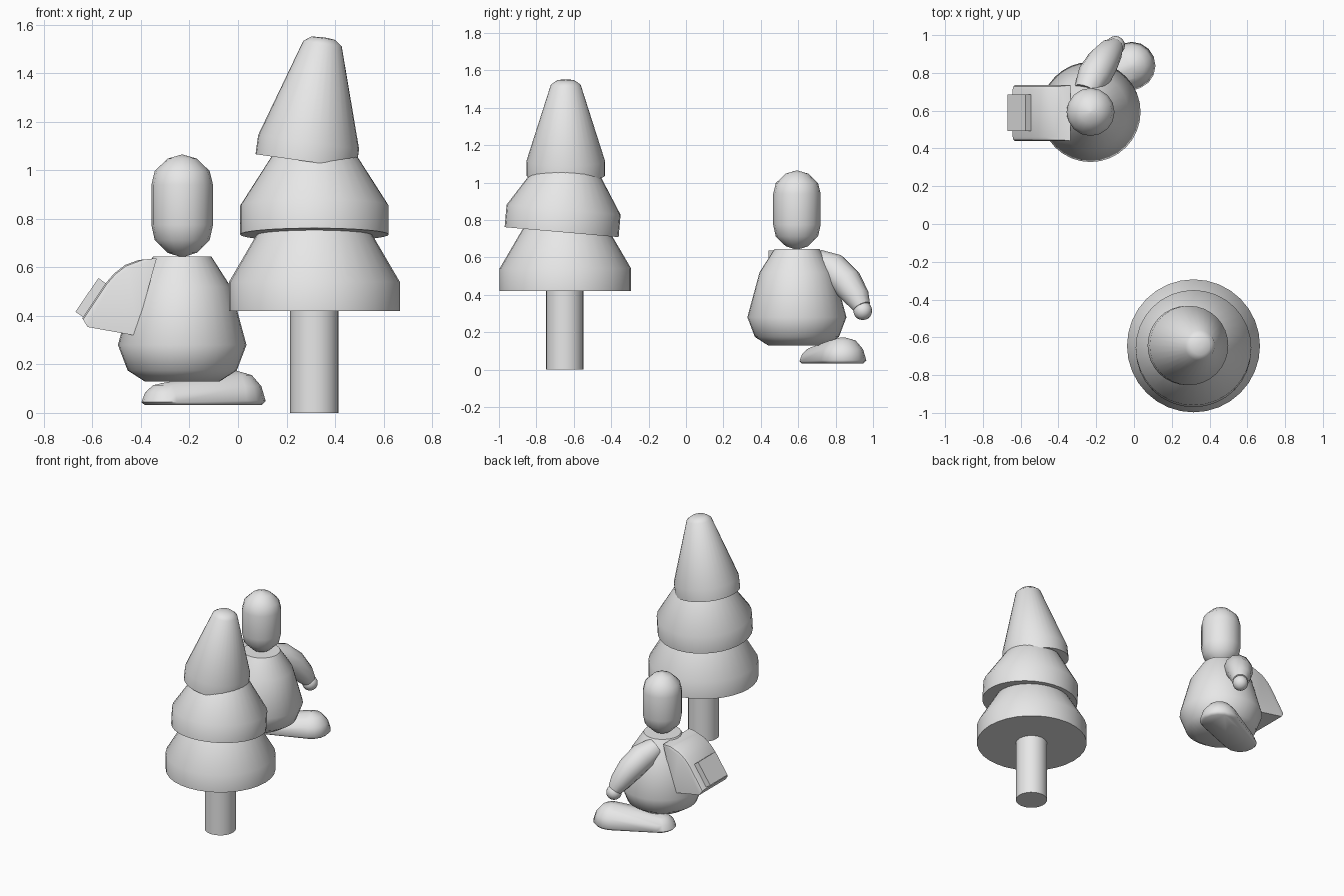
import bpy
import bmesh
import math
from mathutils import Vector

cube = bpy.data.objects.get("Cube")
if cube:
    bpy.data.objects.remove(cube)

grey = bpy.data.materials.new("light_grey")
grey.use_nodes = True
grey.diffuse_color = (0.8, 0.8, 0.8, 1)
grey.node_tree.nodes["Principled BSDF"].inputs["Base Color"].default_value = (0.8, 0.8, 0.8, 1)


def finish(name, bm, location=(0, 0, 0), rotation=(0, 0, 0), angle=50):
    """Turn a bmesh into a shaded, coloured object."""
    bmesh.ops.recalc_face_normals(bm, faces=bm.faces)
    mesh = bpy.data.meshes.new(name)
    bm.to_mesh(mesh)
    bm.free()
    mesh.materials.append(grey)
    obj = bpy.data.objects.new(name, mesh)
    bpy.context.collection.objects.link(obj)
    obj.location = location
    obj.rotation_euler = [math.radians(a) for a in rotation]
    smooth(obj, angle)
    return obj


def smooth(obj, angle):
    bpy.ops.object.select_all(action='DESELECT')
    obj.select_set(True)
    bpy.context.view_layer.objects.active = obj
    bpy.ops.object.shade_smooth_by_angle(angle=math.radians(angle))


def lathe(name, profile, location, rotation=(0, 0, 0), sides=32, angle=50):
    """Stack rings of (radius, height) and cap both ends."""
    bm = bmesh.new()
    rings = []
    for r, z in profile:
        rings.append([bm.verts.new((r * math.cos(math.tau * i / sides),
                                    r * math.sin(math.tau * i / sides), z))
                      for i in range(sides)])
    for low, high in zip(rings, rings[1:]):
        for i in range(sides):
            j = (i + 1) % sides
            bm.faces.new((low[i], low[j], high[j], high[i]))
    bm.faces.new(rings[0][::-1])
    bm.faces.new(rings[-1])
    return finish(name, bm, location, rotation, angle)


def slab(name, outline, y_min, y_max, bevel=0.0):
    """Extrude an x-z outline along y, softening the side rims."""
    bm = bmesh.new()
    face = bm.faces.new([bm.verts.new((x, y_min, z)) for x, z in outline])
    extruded = bmesh.ops.extrude_face_region(bm, geom=[face])["geom"]
    for v in extruded:
        if isinstance(v, bmesh.types.BMVert):
            v.co.y = y_max
    if bevel:
        # only the outward rims are rounded, not those against the body
        rims = [e for e in bm.edges
                if abs(e.verts[0].co.y - e.verts[1].co.y) < 1e-5
                and min(v.co.x for v in e.verts) < -0.42
                and min(v.co.z for v in e.verts) > 0.37]
        bmesh.ops.bevel(bm, geom=rims, offset=bevel, segments=2, profile=0.5, affect='EDGES')
    return finish(name, bm, angle=30)


# Tree: trunk and three stacked tiers, the upper two tilted
lathe("tree_trunk", [(0.1, 0), (0.1, 0.5)], (0.315, -0.648, 0), sides=24)
lathe("lower_tier", [(0.352, 0), (0.352, 0.12), (0.235, 0.32), (0.18, 0.4)],
      (0.315, -0.645, 0.42))
lathe("middle_tier", [(0.306, 0), (0.306, 0.12), (0.172, 0.33), (0.13, 0.38)],
      (0.315, -0.665, 0.735), (-5, 0, 0))
lathe("top_tier", [(0.21, 0), (0.21, 0.08), (0.08, 0.49), (0.05, 0.512), (0.01, 0.516)],
      (0.28, -0.643, 1.037), (0, 8, 0), angle=70)

# Figure: pear-shaped body and capsule head
figure = (-0.23, 0.593, 0)
lathe("body", [(0.155, 0.13), (0.225, 0.175), (0.265, 0.28), (0.2, 0.52), (0.12, 0.645)], figure)
lathe("head", [(0.005, 0.642), (0.06, 0.66), (0.113, 0.712), (0.127, 0.775),
               (0.127, 0.94), (0.113, 0.997), (0.06, 1.048), (0.005, 1.064)],
      figure, sides=16, angle=70)

# Foot: hull spanning a small heel dome and a larger toe dome
bm = bmesh.new()
for x, y, radius, height in ((-0.292, 0.712, 0.106, 0.125), (-0.012, 0.838, 0.126, 0.172)):
    for spread, lift in ((0.88, 0.0), (1.0, 0.12), (0.86, 0.55), (0.55, 0.88), (0.1, 1.0)):
        for i in range(16):
            a = math.tau * i / 16
            bm.verts.new((x + radius * spread * math.cos(a),
                          y + radius * spread * math.sin(a),
                          0.033 + (height - 0.033) * lift))
hull = bmesh.ops.convex_hull(bm, input=bm.verts)
loose = {g for g in hull["geom_interior"] + hull["geom_unused"] if isinstance(g, bmesh.types.BMVert)}
bmesh.ops.delete(bm, geom=list(loose), context='VERTS')
finish("foot", bm, angle=60)

# Arm: tapered tube bending down to the hand
curve = bpy.data.curves.new("arm", 'CURVE')
curve.dimensions = '3D'
curve.bevel_depth = 1.0
curve.bevel_resolution = 4
curve.use_fill_caps = True
path = [(-0.25, 0.7, 0.575, 0.07), (-0.21, 0.785, 0.535, 0.09), (-0.165, 0.86, 0.465, 0.085),
        (-0.125, 0.915, 0.385, 0.068), (-0.102, 0.94, 0.335, 0.048)]
spline = curve.splines.new('POLY')
spline.points.add(len(path) - 1)
for point, (x, y, z, r) in zip(spline.points, path):
    point.co = (x, y, z, 1)
    point.radius = r
curve.materials.append(grey)
arm = bpy.data.objects.new("arm", curve)
bpy.context.collection.objects.link(arm)
bpy.ops.object.select_all(action='DESELECT')
arm.select_set(True)
bpy.context.view_layer.objects.active = arm
bpy.ops.object.convert(target='MESH')
smooth(bpy.context.view_layer.objects.active, 60)

# Hand
bm = bmesh.new()
bmesh.ops.create_uvsphere(bm, u_segments=16, v_segments=10, radius=0.05)
finish("hand", bm, (-0.098, 0.945, 0.315))

# Backpack with a rounded shoulder, and its raised pocket
slab("backpack", [(-0.335, 0.637), (-0.41, 0.63), (-0.465, 0.61), (-0.51, 0.575), (-0.545, 0.535),
                  (-0.642, 0.39), (-0.62, 0.354), (-0.43, 0.32), (-0.417, 0.345)],
     0.44, 0.735, bevel=0.02)
slab("backpack_pocket", [(-0.575, 0.556), (-0.67, 0.417), (-0.62, 0.383), (-0.54, 0.53)],
     0.492, 0.686)
